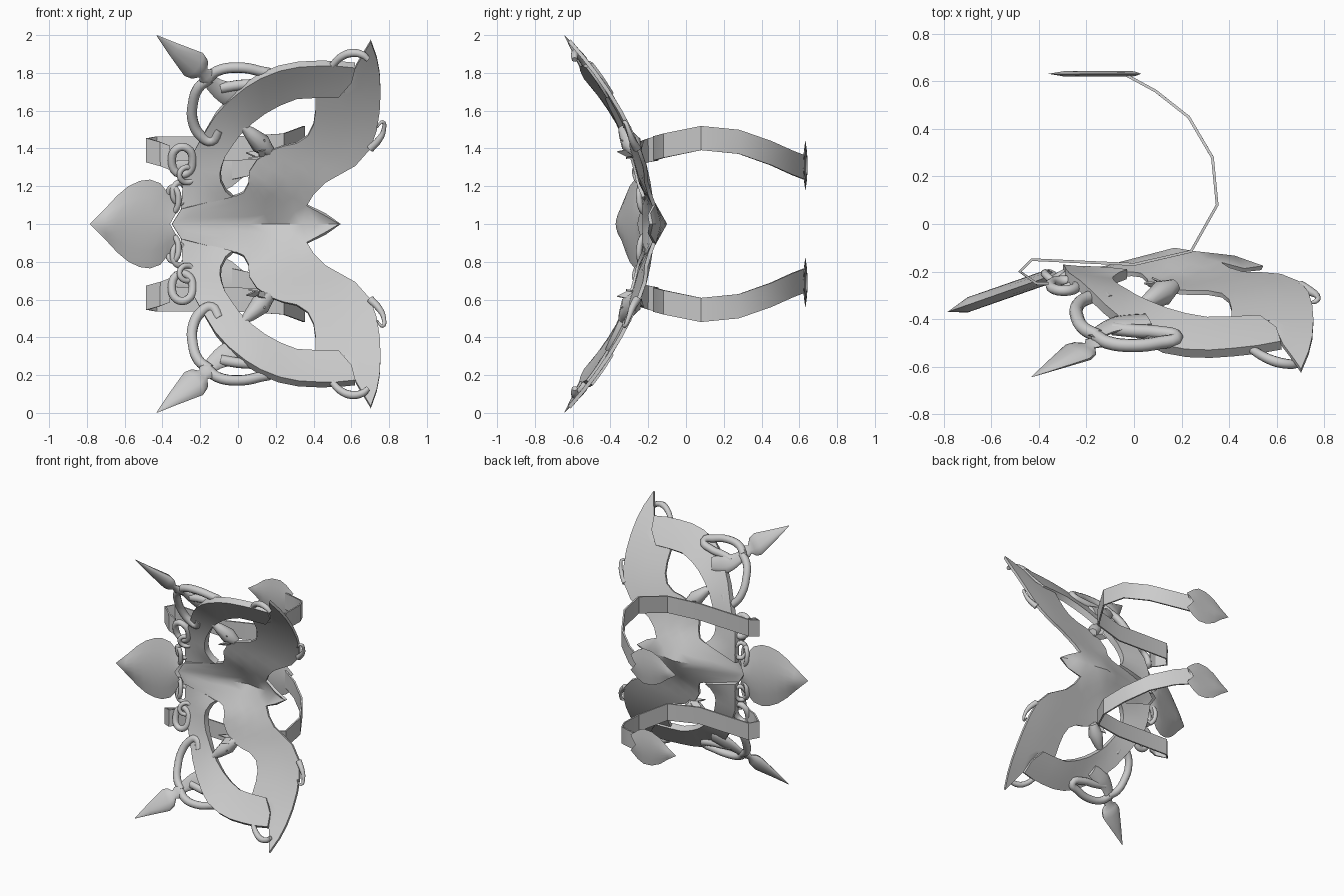
import bpy, bmesh, math
from mathutils import Vector

if "Cube" in bpy.data.objects:
    bpy.data.objects.remove(bpy.data.objects["Cube"])

metal = bpy.data.materials.new("grey metal")
metal.diffuse_color = (0.6, 0.6, 0.6, 1)
metal.use_nodes = True
metal.node_tree.nodes["Principled BSDF"].inputs["Base Color"].default_value = metal.diffuse_color


def surf(x, w):
    """Depth of the bowed shell at width x and height w from the middle."""
    y = -0.22 - 0.425 * w * w
    y += 0.06 * min(max((x - 0.2) / 0.4, 0), 1) * (1 - w)
    fold = max(0, 1 - w / 0.22) * max(0, 1 - abs(x - 0.17) / 0.42)
    return y + 0.11 * fold


def rim_push(x):
    """How far the outer rim of the band leans off the shell."""
    if x < 0.1:
        return 0.03 - 0.075 * min(max((x + 0.25) / 0.35, 0), 1)
    return -0.045 * max(0, 1 - (x - 0.1) / 0.52)


def on_surf(pts, dy=0.0):
    return [(x, surf(x, w) + dy, w) for x, w in pts]


def select(ob):
    bpy.ops.object.select_all(action='DESELECT')
    ob.select_set(True)
    bpy.context.view_layer.objects.active = ob


def finish(ob, mirror=True, thick=0, angle=40):
    """Place on the middle plane, mirror up/down, thicken and shade."""
    ob.location.z = 1
    ob.data.materials.append(metal)
    if mirror:
        m = ob.modifiers.new("mirror", 'MIRROR')
        m.use_axis = (False, False, True)
        m.merge_threshold = 0.001
    if thick:
        s = ob.modifiers.new("thickness", 'SOLIDIFY')
        s.thickness, s.offset = thick, 0
    select(ob)
    bpy.ops.object.convert(target='MESH')
    bpy.ops.object.shade_smooth_by_angle(angle=math.radians(angle))
    return bpy.context.object


def from_bmesh(name, bm):
    bmesh.ops.remove_doubles(bm, verts=bm.verts, dist=0.0005)
    bmesh.ops.recalc_face_normals(bm, faces=bm.faces)
    me = bpy.data.meshes.new(name)
    bm.to_mesh(me)
    bm.free()
    ob = bpy.data.objects.new(name, me)
    bpy.context.collection.objects.link(ob)
    return ob


def grid(bm, rows):
    vs = [[bm.verts.new(p) for p in r] for r in rows]
    for a, b in zip(vs, vs[1:]):
        for i in range(len(a) - 1):
            bm.faces.new((a[i], a[i + 1], b[i + 1], b[i]))


def shell(bm, pairs, push=None):
    """Sheet between an outer and an inner edge, draped on the bowed shell."""
    rows = []
    for x0, w0, x1, w1 in pairs:
        row = []
        for k in range(5):
            t = k / 4
            x, w = x0 + (x1 - x0) * t, w0 + (w1 - w0) * t
            row.append((x, surf(x, w) + (push(x0) * (1 - t) if push else 0), w))
        rows.append(row)
    grid(bm, rows)
    bmesh.ops.dissolve_degenerate(bm, dist=0.0005, edges=bm.edges)


def tube(name, pts, radii, closed=False, smooth=True, flat=None):
    """Round bar along a path; flat = depth rule it is pressed towards."""
    cu = bpy.data.curves.new(name, 'CURVE')
    cu.dimensions = '3D'
    cu.bevel_depth, cu.bevel_resolution, cu.resolution_u = 1, 3, 4
    cu.use_fill_caps = True
    sp = cu.splines.new('BEZIER' if smooth else 'POLY')
    seq = sp.bezier_points if smooth else sp.points
    seq.add(len(pts) - 1)
    for i, (q, p) in enumerate(zip(seq, pts)):
        if smooth:
            q.co = p
            q.handle_left_type = q.handle_right_type = 'AUTO'
        else:
            q.co = (*p, 1)
        q.radius = radii[i] if isinstance(radii, (list, tuple)) else radii
    sp.use_cyclic_u = closed
    ob = bpy.data.objects.new(name, cu)
    bpy.context.collection.objects.link(ob)
    select(ob)
    bpy.ops.object.convert(target='MESH')
    ob = bpy.context.object
    if flat:
        for v in ob.data.vertices:
            y = flat(v.co.x, v.co.z)
            v.co.y = y + 0.4 * (v.co.y - y)
    return finish(ob, angle=55)


def ring(name, cx, cw, rx, rw, r, dy=0.0, n=10, tilt=0.0):
    pts = []
    for i in range(n):
        a = 2 * math.pi * i / n
        x, w = cx + rx * math.cos(a), cw + rw * math.sin(a)
        pts.append((x, surf(cx, w) + dy + tilt * math.cos(a), w))
    return tube(name, pts, r, closed=True)


def leaf(name, stations, cw, yf, thick, mirror):
    """Heart-shaped leaf: stations of (x, half width), bulging both ways."""
    bm = bmesh.new()
    for side in (-1, 1):
        grid(bm, [[(x + 0.05 * abs(v) * (i == len(stations) - 1),
                    yf(x) + side * thick * (1 - v * v) * (h > 0), cw + h * v)
                   for v in (-1, -0.6, -0.25, 0, 0.25, 0.6, 1)]
                  for i, (x, h) in enumerate(stations)])
    bmesh.ops.dissolve_degenerate(bm, dist=0.0005, edges=bm.edges)
    return finish(from_bmesh(name, bm), mirror=mirror)


# Crescent bands curving above and below the eye openings
bm = bmesh.new()
shell(bm, [
    (.62, .84, .60, .76), (.52, .85, .53, .68), (.42, .85, .41, .68),
    (.32, .845, .31, .675), (.22, .825, .22, .64), (.12, .785, .14, .595),
    (.04, .735, .07, .54), (-.05, .66, .01, .48), (-.12, .58, -.03, .42),
    (-.18, .48, -.065, .365), (-.23, .39, -.085, .31), (-.275, .30, -.093, .27),
    (-.29, .22, -.09, .23), (-.295, .14, -.065, .18), (-.30, .08, -.03, .15)],
    rim_push)
finish(from_bmesh("crescent_band", bm), thick=.045)

# Central fold with its pointed end, and wide outer blades
bm = bmesh.new()
shell(bm, [
    (-.30, .08, -.03, .15), (-.35, 0, -.03, .15), (-.12, 0, -.01, .152),
    (.05, 0, .03, .17), (.17, 0, .055, .215), (.235, .1 / 3, .056, .235),
    (.30, .2 / 3, .058, .255), (.365, .10, .06, .28),
    (.40, .16, .10, .34), (.46, .22, .17, .39), (.54, .265, .24, .415),
    (.62, .31, .31, .43), (.70, .40, .37, .47), (.735, .50, .40, .53),
    (.75, .60, .41, .60), (.755, .70, .41, .68), (.75, .80, .53, .68),
    (.735, .88, .60, .76), (.703, .97, .625, .84)])
grid(bm, [on_surf([(.17 + .25 * t, 0), (.17 + .195 * t, .10 * t)])
          for t in (0, 1 / 3, 2 / 3, 1)])
grid(bm, [[(.42, surf(.42, 0), 0), (.365, surf(.365, .1), .10)],
          [(.54, -.185, 0), (.46, -.195, .052)]])
bmesh.ops.dissolve_degenerate(bm, dist=0.0005, edges=bm.edges)
finish(from_bmesh("wing_blade", bm), thick=.02)

# Curved straps that fold round the sides and reach to the back
path = [(-.36, -.25, .35), (-.41, -.25, .37), (-.48, -.20, .39), (-.43, -.15, .40),
        (0, -.17, .40), (.24, -.115, .415), (.35, .08, .455), (.33, .28, .435),
        (.23, .45, .375), (.09, .56, .325), (-.03, .625, .30)]
bm = bmesh.new()
grid(bm, [[(x, y, w - .064), (x, y, w + .064)] for x, y, w in path])
finish(from_bmesh("strap", bm), thick=.012, angle=25)

# Heart-shaped ends of the straps
leaf("strap_heart", [(-.36, 0), (-.29, .045), (-.22, .10), (-.15, .13),
                     (-.08, .135), (-.03, .11), (-.02, .06)],
     .31, lambda x: .632, .012, True)

# Large leaf at the side
leaf("side_leaf", [(-.785, 0), (-.70, .085), (-.64, .15), (-.58, .20), (-.52, .228),
                   (-.465, .235), (-.41, .215), (-.375, .17), (-.36, .09)],
     0, lambda x: -.37 + .15 * (x + .785) / .43, .032, False)

# Long flattened spear points with neck and stem
tube("spear_point", [(-.43, -.642, .998), (-.34, -.595, .925), (-.235, -.535, .845),
                     (-.205, -.52, .82), (-.185, -.51, .80), (-.17, -.50, .785),
                     (-.15, -.49, .765)],
     [.002, .038, .078, .066, .03, .045, .03], smooth=False,
     flat=lambda x, w: -.49 - (w - .765) * .66)
tube("spear_stem", on_surf([(-.17, .785), (-.12, .73), (-.05, .69), (.06, .66)], .01),
     [.03, .045, .065, .05], flat=surf)

# Curled bars around the spear stem
tube("upper_curl", on_surf([(-.16, .77), (-.11, .81), (0, .828), (.11, .81),
                            (.18, .78), (.10, .745), (0, .735), (-.09, .72)]), .028)
tube("side_curl", on_surf([(-.15, .77), (-.21, .72), (-.24, .63), (-.24, .55),
                           (-.20, .47), (-.14, .44), (-.10, .50)]), .028)

# Chain links along the side
ring("large_link", -.295, .335, .055, .075, .022, .01, 6)
ring("middle_link", -.31, .165, .035, .055, .016, .01, 8, .02)
ring("leaf_link", -.345, .13, .03, .065, .016, .0, 8, -.02)
ring("strap_link", -.27, .26, .04, .04, .015, .0, 8, .02)

# Short thorns beside the eye openings with a jagged collar
tube("thorn", [(-.01, -.36, .545), (.06, -.325, .485), (.12, -.29, .425), (.17, -.26, .38)],
     [.002, .034, .055, .03], smooth=False)
bm = bmesh.new()
axis = Vector((-.7, -.35, .5)).normalized()
u = axis.orthogonal().normalized()
v = axis.cross(u)
base = Vector((.12, -.28, .39))
for i in range(6):
    ang = [2 * math.pi * (i + k) / 6 for k in (0, .5, 1)]
    p = [u * math.cos(a) + v * math.sin(a) for a in ang]
    pts = [base + p[0] * .045, base + p[1] * .075 + axis * .04,
           base + p[2] * .045, base - axis * .05]
    bm.faces.new([bm.verts.new(q) for q in pts])
finish(from_bmesh("thorn_collar", bm), thick=.008)

# Small hooks on the blade edge and rings near the blade tip
tube("edge_hook", [(.70, -.26, .40), (.745, -.285, .445), (.772, -.305, .50),
                   (.765, -.325, .54), (.735, -.33, .51)], [.022, .018, .012, .010, .004])
tube("tip_ring", [(.50, -.53, .84), (.54, -.555, .88), (.60, -.58, .905),
                  (.66, -.59, .895), (.69, -.59, .87)], [.018, .02, .022, .02, .015])
